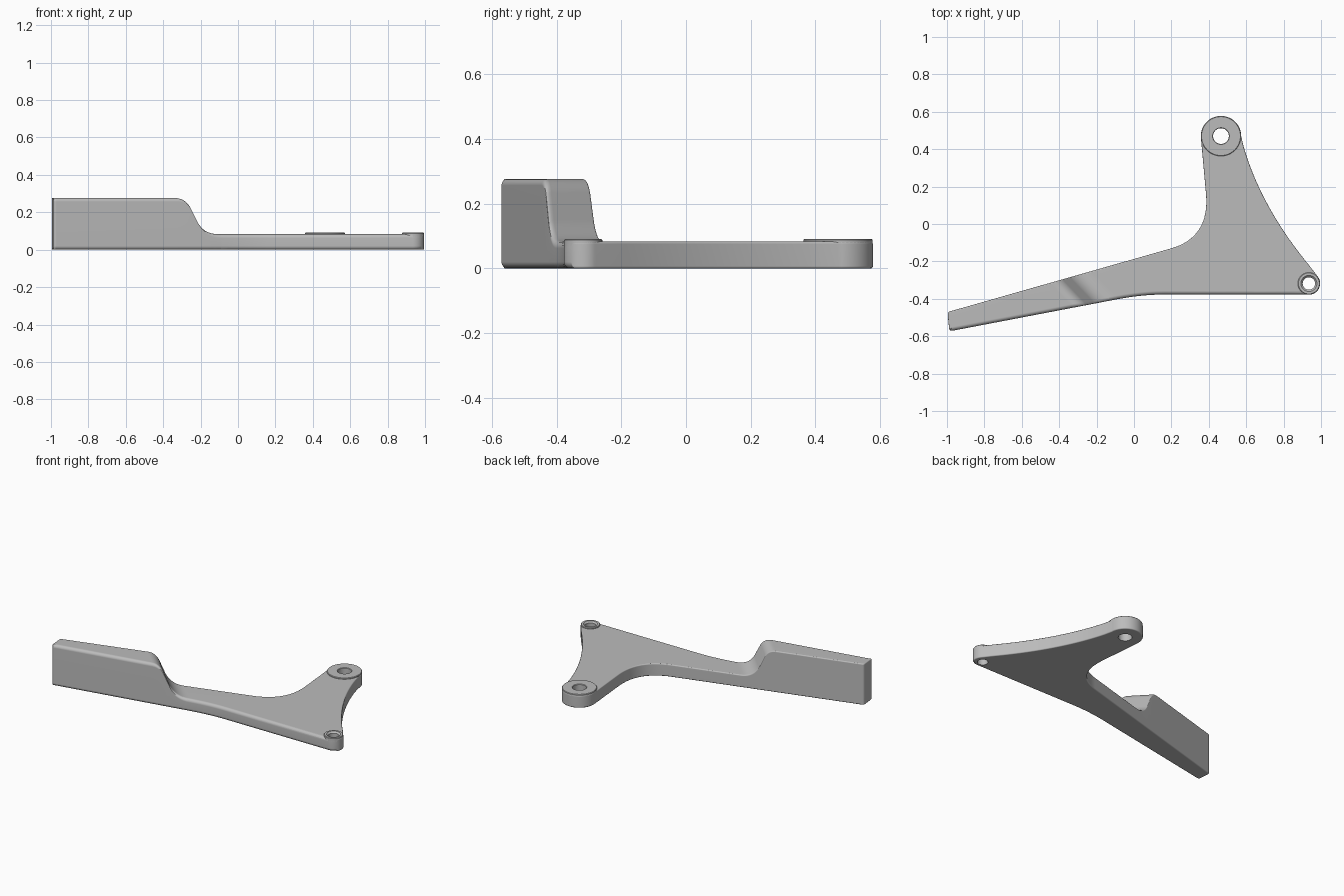
import bpy, bmesh, math
from mathutils import Vector

cube = bpy.data.objects.get("Cube")
if cube:
    bpy.data.objects.remove(cube, do_unlink=True)

PLATE, GRIP, BOSS = 0.083, 0.277, 0.091
PIVOT, TIP = (0.465, 0.47), (0.935, -0.318)

metal = bpy.data.materials.new("grey metal")
metal.use_nodes = True
GREY = (0.5, 0.5, 0.5, 1)
metal.diffuse_color = GREY
metal.node_tree.nodes["Principled BSDF"].inputs["Base Color"].default_value = GREY


def bezier(a, b, c, n=12):
    """Quadratic curve from a to c pulled towards b."""
    a, b, c = Vector(a), Vector(b), Vector(c)
    return [a.lerp(b, i / n).lerp(b.lerp(c, i / n), i / n) for i in range(n + 1)]


def arc(centre, r, start, end, n):
    return [Vector((centre[0] + r * math.cos(math.radians(start + (end - start) * i / n)),
                    centre[1] + r * math.sin(math.radians(start + (end - start) * i / n))))
            for i in range(n + 1)]


def make_object(name, bm):
    bmesh.ops.recalc_face_normals(bm, faces=bm.faces)
    mesh = bpy.data.meshes.new(name)
    bm.to_mesh(mesh)
    bm.free()
    mesh.materials.append(metal)
    obj = bpy.data.objects.new(name, mesh)
    bpy.context.collection.objects.link(obj)
    return obj


def lathe(name, centre, rings, n=48):
    """Closed round solid from (radius, height) rings."""
    bm = bmesh.new()
    loops = [[bm.verts.new((centre[0] + r * math.cos(math.tau * i / n),
                            centre[1] + r * math.sin(math.tau * i / n), z))
              for i in range(n)] for r, z in rings]
    bridge(bm, loops)
    return make_object(name, bm)


def bridge(bm, loops):
    n = len(loops[0])
    for lo, hi in zip(loops, loops[1:]):
        for i in range(n):
            j = (i + 1) % n
            bm.faces.new((lo[i], lo[j], hi[j], hi[i]))
    bm.faces.new(loops[0][::-1])
    bm.faces.new(loops[-1])


def boolean(target, tool, operation):
    mod = target.modifiers.new(operation.lower(), "BOOLEAN")
    mod.operation, mod.object, mod.solver = operation, tool, "EXACT"
    bpy.context.view_layer.objects.active = target
    bpy.ops.object.modifier_apply(modifier=mod.name)
    bpy.data.objects.remove(tool, do_unlink=True)


# Lever outline, counter-clockwise from the grip end along the front
outline = arc((-0.974, -0.556), 0.015, 190, 281, 4)
outline += bezier((-0.13, -0.41), (0.03, -0.377), (0.16, -0.377), 8)
outline += arc(TIP, 0.06, -90, 42, 18)
outline += bezier((0.965, -0.255), (0.67, 0.09), (0.576, 0.45), 20)[1:-1]
outline += arc(PIVOT, 0.108, 0, 180, 28)
outline += bezier((0.385, 0.16), (0.405, -0.07), (0.2, -0.13), 16)
outline += arc((-0.981, -0.482), 0.015, 106, 190, 4)


def inset_directions(pts):
    out = []
    for i, p in enumerate(pts):
        d0 = (p - pts[i - 1]).normalized()
        d1 = (pts[(i + 1) % len(pts)] - p).normalized()
        t = (d0 + d1).normalized()
        out.append(Vector((-t.y, t.x)))
    return out


# Body rings: a generous round on the front edges, a fine one elsewhere
inward = inset_directions(outline)
radii = [0.02 if d.y > 0.6 else 0.007 for d in inward]
bm = bmesh.new()
loops = []
STEPS = 4
for side in (0, 1):
    for k in range(STEPS + 1):
        a = math.radians(90) * (k if side == 0 else STEPS - k) / STEPS
        ring = []
        for p, d, r in zip(outline, inward, radii):
            q = p + d * r * (1 - math.sin(a))
            dz = r * (1 - math.cos(a))
            ring.append(bm.verts.new((q.x, q.y, PLATE - dz if side else dz)))
        loops.append(ring)
bridge(bm, loops)

# Slanted step profile between grip and plate: (station, height)
step = bezier((-0.34, GRIP), (-0.285, GRIP), (-0.255, 0.235), 6)
step += bezier((-0.205, 0.15), (-0.16, PLATE), (-0.06, PLATE), 9)


def station(co):
    return co.x + 0.95 * (co.y + 0.43)


def height(u):
    if u <= step[0].x:
        return GRIP
    for a, b in zip(step, step[1:]):
        if u <= b.x:
            return a.y + (b.y - a.y) * (u - a.x) / (b.x - a.x)
    return PLATE


for s in step:
    bmesh.ops.bisect_plane(bm, geom=bm.verts[:] + bm.edges[:] + bm.faces[:], dist=1e-6,
                           plane_co=(s.x, -0.43, 0), plane_no=(1, 0.95, 0))
for v in bm.verts:
    if v.co.z > PLATE / 2:
        v.co.z += height(station(v.co)) - PLATE
lever = make_object("lever_body", bm)

# Raised bosses, then the bolt holes with chamfered mouths
for name, centre, r, hole, mouth in (("pivot_boss", PIVOT, 0.107, 0.042, 0.045),
                                     ("tip_boss", TIP, 0.059, 0.033, 0.043)):
    boss = lathe(name, centre, [(r, 0.05), (r, BOSS - 0.003), (r - 0.003, BOSS)])
    boolean(lever, boss, "UNION")
    depth = mouth - hole
    cutter = lathe(name + "_hole", centre, [(hole, -0.05), (hole, BOSS - depth),
                                            (mouth, BOSS), (mouth, 0.15)])
    cutter.hide_render = True
    boolean(lever, cutter, "DIFFERENCE")

bpy.ops.object.select_all(action="DESELECT")
lever.select_set(True)
bpy.context.view_layer.objects.active = lever
bpy.ops.object.shade_smooth_by_angle(angle=math.radians(32))
weighted = lever.modifiers.new("weighted normals", "WEIGHTED_NORMAL")
weighted.keep_sharp = True
